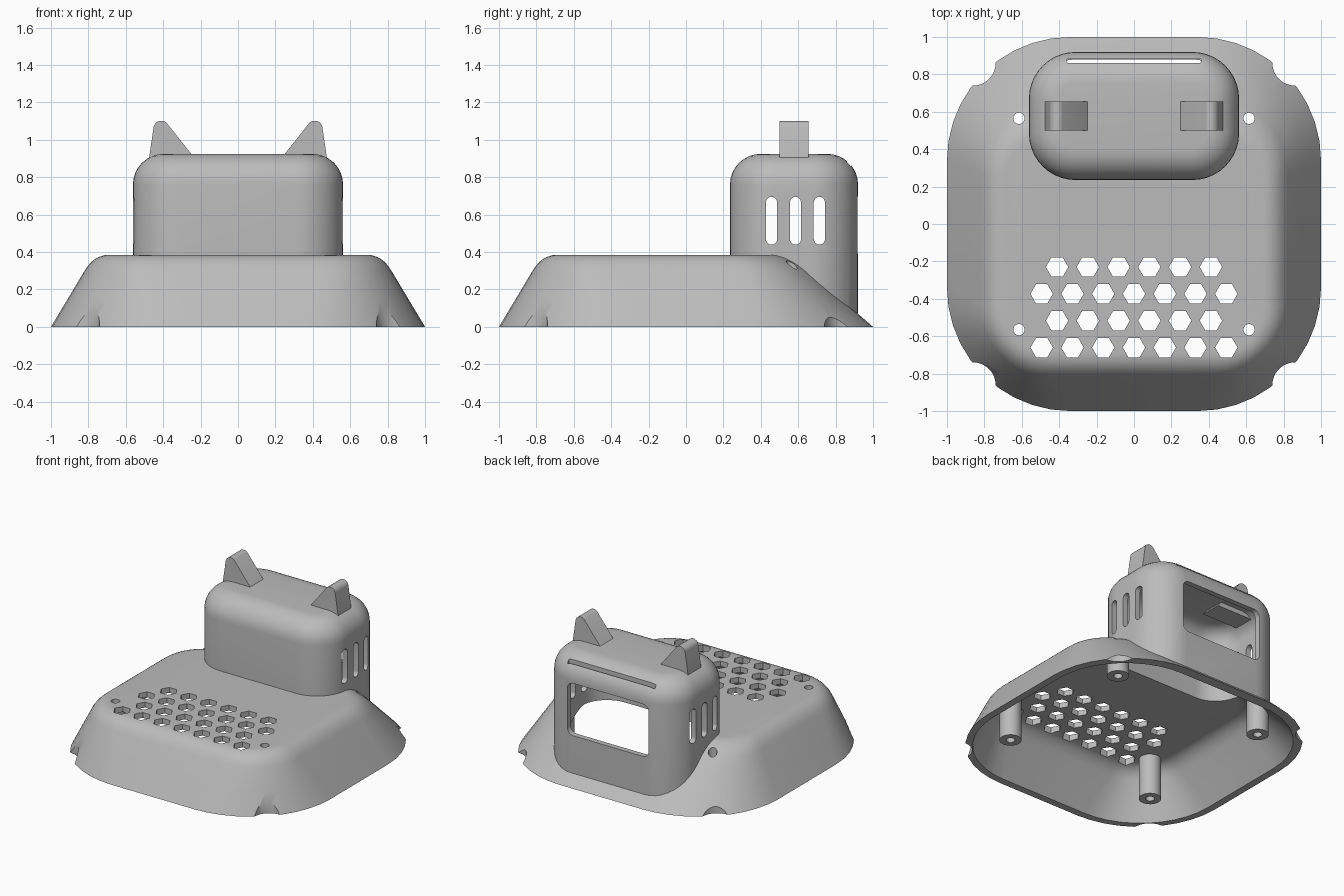
import bpy, bmesh, math
from mathutils import Vector

if "Cube" in bpy.data.objects:
    bpy.data.objects.remove(bpy.data.objects["Cube"])

grey = bpy.data.materials.new("plain_grey")
grey.use_nodes = True
COLOUR = (0.5, 0.5, 0.5, 1)
grey.diffuse_color = COLOUR
grey.node_tree.nodes["Principled BSDF"].inputs["Base Color"].default_value = COLOUR


def ngon(cx, cy, r, n):
    return [(cx + r * math.cos(math.tau * i / n), cy + r * math.sin(math.tau * i / n)) for i in range(n)]


def round_rect(x0, x1, y0, y1, r, seg=10):
    pts = []
    corners = [(x1 - r, y1 - r), (x0 + r, y1 - r), (x0 + r, y0 + r), (x1 - r, y0 + r)]
    for k, (cx, cy) in enumerate(corners):
        for i in range(seg + 1):
            a = math.pi / 2 * (k + i / seg)
            pts.append((cx + r * math.cos(a), cy + r * math.sin(a)))
    return pts


def skin(bm, loops):
    """Bridge equal loops of 3D points and cap both ends."""
    rows = [[bm.verts.new(p) for p in loop] for loop in loops]
    n = len(rows[0])
    for a, b in zip(rows, rows[1:]):
        for i in range(n):
            bm.faces.new((a[i], a[(i + 1) % n], b[(i + 1) % n], b[i]))
    bm.faces.new(rows[0][::-1])
    bm.faces.new(rows[-1])


def prism(bm, pts, axis, a, b):
    def place(p, d):
        return {"x": (d, p[0], p[1]), "y": (p[0], d, p[1]), "z": (p[0], p[1], d)}[axis]
    skin(bm, [[place(p, d) for p in pts] for d in (a, b)])


def finish(bm, name):
    bmesh.ops.recalc_face_normals(bm, faces=bm.faces)
    mesh = bpy.data.meshes.new(name)
    bm.to_mesh(mesh)
    bm.free()
    mesh.materials.append(grey)
    ob = bpy.data.objects.new(name, mesh)
    bpy.context.collection.objects.link(ob)
    return ob


def loft(name, rings):
    """Each ring is z, half width, front y, back y, corner radius."""
    bm = bmesh.new()
    skin(bm, [[(x, y, z) for x, y in round_rect(-w, w, y0, y1, r)] for z, w, y0, y1, r in rings])
    return finish(bm, name)


def boolean(ob, other, operation):
    mod = ob.modifiers.new(operation, "BOOLEAN")
    mod.operation, mod.object, mod.solver = operation, other, "EXACT"
    bpy.context.view_layer.objects.active = ob
    bpy.ops.object.modifier_apply(modifier=mod.name)


def smooth(ob):
    bpy.ops.object.select_all(action="DESELECT")
    ob.select_set(True)
    bpy.context.view_layer.objects.active = ob
    bpy.ops.object.shade_smooth_by_angle(angle=math.radians(35))


# Skirted base with a rounded shoulder, steep in front and shallow behind
foot = Vector((0, 1, -1, 1, 0.66))
low = Vector((0.3, 0.82, -0.82, 0.655, 0.38))
mid = Vector((0.385, 0.77, -0.77, 0.555, 0.32))
top = Vector((0.385, 0.69, -0.69, 0.47, 0.24))
base_rings = [foot, foot.lerp(low, 0.5)]
for i in range(9):
    t = i / 8
    base_rings.append(low.lerp(mid, t).lerp(mid.lerp(top, t), t))
wall = Vector((-0.04, -0.03, 0.03, -0.03, -0.03))


# Head box with a filleted top
def head_rings(z0, h, w, y0, y1, r, fillet):
    rings = [(z0, w, y0, y1, r)]
    for i in range(9):
        a = math.pi / 2 * i / 8
        d = fillet * (1 - math.cos(a))
        rings.append((h - fillet + fillet * math.sin(a), w - d, y0 + d, y1 - d, r - d))
    return rings


body = loft("body_shell", base_rings)
outer = loft("base_envelope", base_rings)
inner = loft("base_cavity", [r + wall for r in base_rings])
head = loft("head_envelope", head_rings(0.02, 0.925, 0.562, 0.235, 0.92, 0.25, 0.165))
head_in = loft("head_cavity", head_rings(-0.1, 0.885, 0.522, 0.275, 0.88, 0.21, 0.125))

# All openings in one cutter
bm = bmesh.new()
for row in range(4):
    count = 6 + row % 2
    for i in range(count):
        x = (i - (count - 1) / 2) * 0.1645
        prism(bm, ngon(x, -0.23 - 0.1435 * row, 0.06, 6), "z", 0.25, 0.5)
for sx in (-1, 1):
    for sy in (-1, 1):
        prism(bm, ngon(sx * 0.615, sy * 0.565, 0.03, 24), "z", -0.1, 0.5)
        prism(bm, ngon(sx * 0.86, sy * 0.86, 0.12, 40), "z", -0.1, 0.3)
for y in (0.457, 0.585, 0.713):
    prism(bm, round_rect(y - 0.03, y + 0.03, 0.44, 0.695, 0.0299, 6), "x", -0.7, 0.7)
prism(bm, round_rect(-0.335, 0.335, 0.35, 0.74, 0.05, 6), "y", 0.8, 1.0)
prism(bm, round_rect(-0.36, 0.36, 0.862, 0.883, 0.004, 2), "z", 0.76, 1.0)
holes = finish(bm, "openings_cutter")

boolean(body, head, "UNION")
boolean(body, inner, "DIFFERENCE")
boolean(body, head_in, "DIFFERENCE")
boolean(body, holes, "DIFFERENCE")
smooth(body)

# Screw posts trimmed to the base surface
for sx, side in ((1, "left"), (-1, "right")):
    for sy, end in ((-1, "front"), (1, "back")):
        bm = bmesh.new()
        prism(bm, ngon(sx * 0.615, sy * 0.565, 0.075, 32), "z", 0.04, 0.36 if sy < 0 else 0.5)
        post = finish(bm, f"screw_post_{end}_{side}")
        boolean(post, outer, "INTERSECT")
        boolean(post, holes, "DIFFERENCE")
        smooth(post)

# Ears with rounded tips, reaching through the head roof
for s, side in ((1, "left"), (-1, "right")):
    tip = [(0.41 + 0.042 * math.cos(math.radians(a)), 1.06 + 0.042 * math.sin(math.radians(a)))
           for a in range(10, 145, 15)]
    profile = [(s * x, z) for x, z in [(0.483, 0.85)] + tip + [(0.19, 0.85)]]
    bm = bmesh.new()
    prism(bm, profile, "y", 0.5, 0.655)
    smooth(finish(bm, f"ear_{side}"))

for helper in (outer, inner, head, head_in, holes):
    bpy.data.objects.remove(helper)
